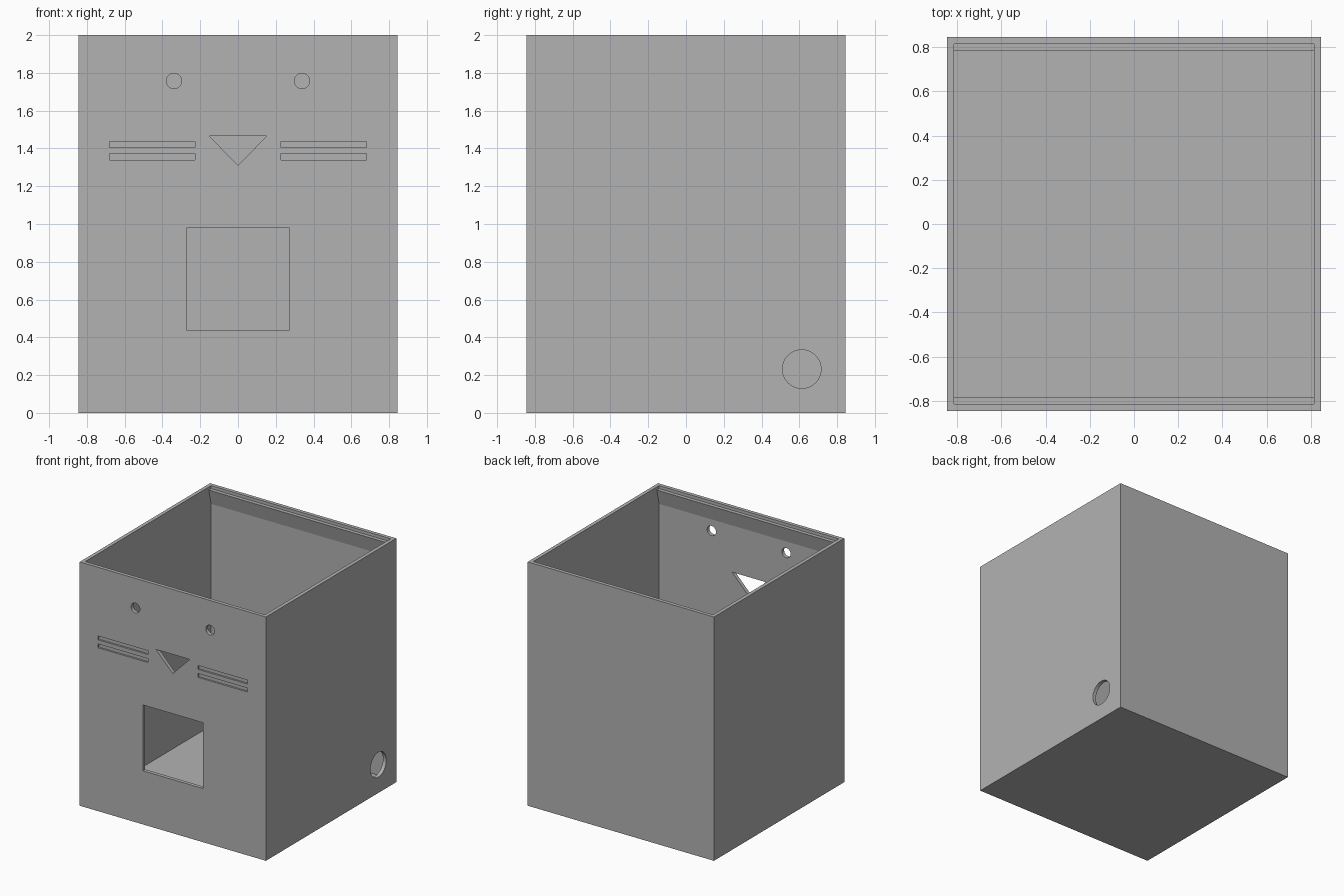
import bpy
import bmesh
import math
from mathutils import Vector

if "Cube" in bpy.data.objects:
    bpy.data.objects.remove(bpy.data.objects["Cube"], do_unlink=True)

HALF, HEIGHT, WALL = 0.845, 2.0, 0.03
INNER = HALF - WALL

grey = bpy.data.materials.new("plain grey")
grey.use_nodes = True
grey.diffuse_color = (0.448, 0.448, 0.448, 1)
grey.node_tree.nodes["Principled BSDF"].inputs["Base Color"].default_value = grey.diffuse_color


def prism(name, outline, axis, start, end):
    """Extrude a flat outline along x (outline in y, z) or y (outline in x, z)."""
    bm = bmesh.new()
    place = (lambda a, b: (start, a, b)) if axis == "x" else (lambda a, b: (a, start, b))
    face = bm.faces.new([bm.verts.new(place(a, b)) for a, b in outline])
    extruded = bmesh.ops.extrude_face_region(bm, geom=[face])["geom"]
    step = Vector((end - start, 0, 0)) if axis == "x" else Vector((0, end - start, 0))
    moved = [g for g in extruded if isinstance(g, bmesh.types.BMVert)]
    bmesh.ops.translate(bm, verts=moved, vec=step)
    bmesh.ops.recalc_face_normals(bm, faces=bm.faces)
    mesh = bpy.data.meshes.new(name)
    bm.to_mesh(mesh)
    bm.free()
    mesh.materials.append(grey)
    obj = bpy.data.objects.new(name, mesh)
    bpy.context.collection.objects.link(obj)
    return obj


def rect(a0, a1, b0, b1):
    return [(a0, b0), (a1, b0), (a1, b1), (a0, b1)]


def circle(a, b, radius, sides=48):
    turns = [2 * math.pi * i / sides for i in range(sides)]
    return [(a + radius * math.cos(t), b + radius * math.sin(t)) for t in turns]


def cut(target, cutter):
    """Subtract the cutter, then discard it."""
    mod = target.modifiers.new("cut", "BOOLEAN")
    mod.operation, mod.solver, mod.object = "DIFFERENCE", "EXACT", cutter
    bpy.context.view_layer.objects.active = target
    bpy.ops.object.modifier_apply(modifier=mod.name)
    bpy.data.objects.remove(cutter, do_unlink=True)


# Outer box
body = prism("box_body", rect(-HALF, HALF, 0, HEIGHT), "x", -HALF, HALF)

# Open cavity, leaving a sloped lid ledge along the front and back walls
ledge_in = INNER - 0.03
half_profile = [(INNER, WALL), (INNER, 1.85), (ledge_in, 1.975), (INNER, 1.975), (INNER, 2.1)]
# Level ledge top: a small step back out to the rim
cavity = half_profile + [(-y, z) for y, z in reversed(half_profile)]
cut(body, prism("cavity_cutter", cavity, "x", -INNER, INNER))

# Doorway and nose, right through the front wall
cut(body, prism("door_cutter", rect(-0.272, 0.272, 0.44, 0.98), "y", -1, -0.7))
cut(body, prism("nose_cutter", [(-0.153, 1.467), (0.153, 1.467), (0, 1.31)], "y", -1, -0.7))

# Eyes go through; whiskers are shallow grooves
for side in (-1, 1):
    cut(body, prism("eye_cutter", circle(side * 0.339, 1.757, 0.04), "y", -1, -0.7))
    for z in (1.34, 1.405):
        near, far = sorted((side * 0.227, side * 0.68))
        cut(body, prism("whisker_cutter", rect(near, far, z, z + 0.032), "y", -1, -HALF + 0.015))

# Round cable hole low on the left side, near the back
cut(body, prism("cable_hole_cutter", circle(0.613, 0.232, 0.102), "x", 0.7, 1))

# Smooth only the round hole walls
body.select_set(True)
bpy.context.view_layer.objects.active = body
bpy.ops.object.shade_smooth_by_angle(angle=math.radians(12))
